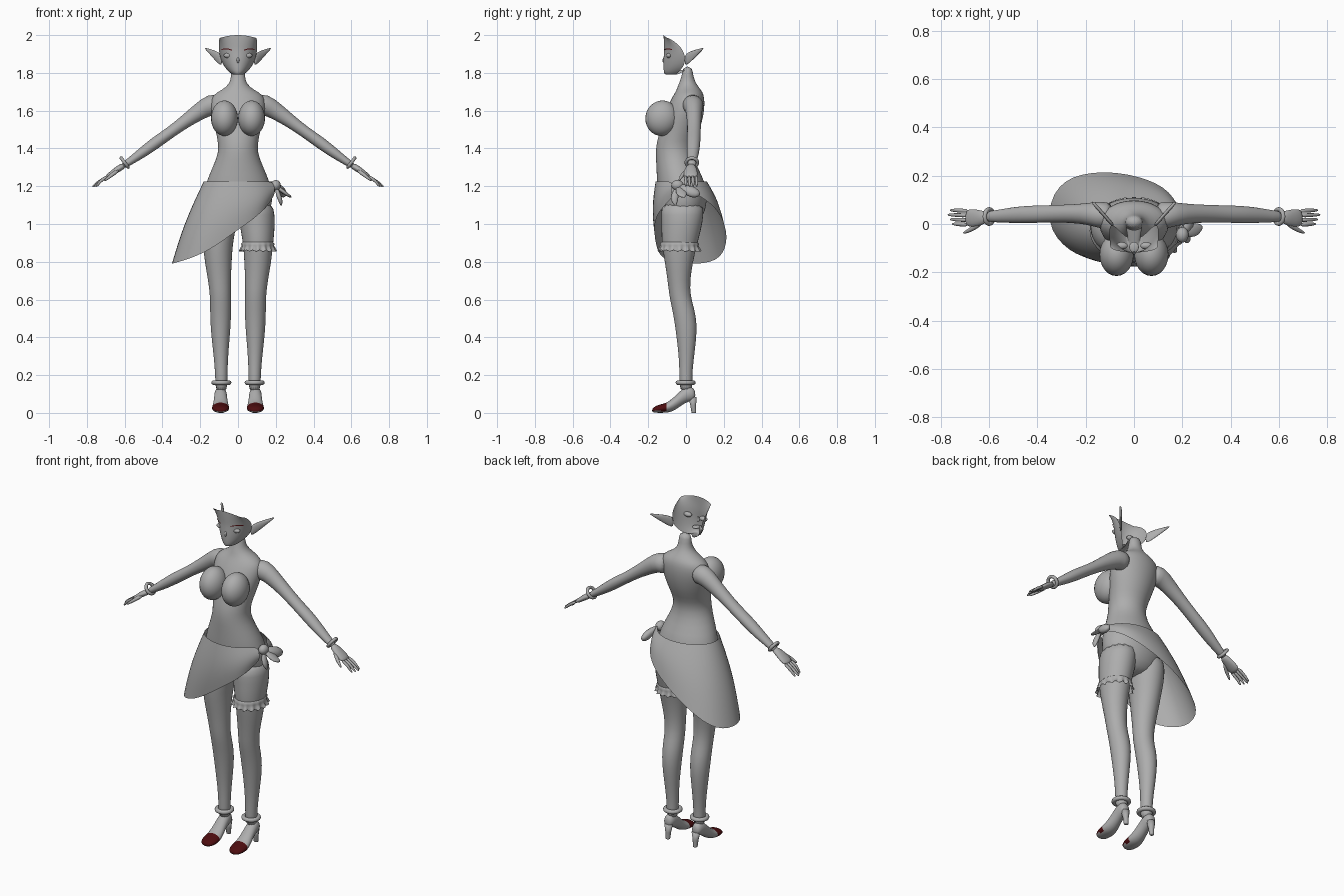
import bpy, bmesh, math
from mathutils import Vector as V

def mat(name, c):
    m = bpy.data.materials.new(name)
    m.diffuse_color = (*c, 1)
    return m

GREY = mat("plain grey", (0.42, 0.42, 0.42))
RED = mat("dark red", (0.075, 0.004, 0.005))

def finish(bm, name, sub=1, material=GREY):
    bmesh.ops.recalc_face_normals(bm, faces=bm.faces[:])
    me = bpy.data.meshes.new(name)
    bm.to_mesh(me)
    bm.free()
    me.materials.append(material)
    me.shade_smooth()
    ob = bpy.data.objects.new(name, me)
    bpy.context.collection.objects.link(ob)
    if sub:
        s = ob.modifiers.new("smooth", 'SUBSURF')
        s.levels = s.render_levels = sub
    return ob

def grid(name, rows, closed=False, caps=False, sub=1, material=GREY):
    """Skin rows of points into a surface."""
    bm = bmesh.new()
    vs = [[bm.verts.new(p) for p in r] for r in rows]
    n = len(rows[0])
    for a, b in zip(vs, vs[1:]):
        for i in range(n if closed else n - 1):
            j = (i + 1) % n
            bm.faces.new((a[i], a[j], b[j], b[i]))
    if caps:
        bm.faces.new(vs[0])
        bm.faces.new(vs[-1])
    return finish(bm, name, sub, material)

def ring(c, u, v, n=16):
    c, u, v = V(c), V(u), V(v)
    return [c + u * math.cos(t) + v * math.sin(t)
            for t in (2 * math.pi * i / n for i in range(n))]

def tube(name, pts, n=12, material=GREY):
    """Limb along a path: x, y, z, half width along y, half thickness."""
    rows = []
    for i, p in enumerate(pts):
        a, b = V(pts[max(i - 1, 0)][:3]), V(pts[min(i + 1, len(pts) - 1)][:3])
        t = (b - a).normalized()
        y = V((0, 1, 0))
        u = (y - t * y.dot(t)).normalized()
        rows.append(ring(p[:3], u * p[3], t.cross(u) * p[4], n))
    return grid(name, rows, True, True, 1, material)

def ball(name, loc, scale, rx=0.0):
    bpy.ops.mesh.primitive_uv_sphere_add(segments=24, ring_count=16, location=loc, rotation=(rx, 0, 0))
    ob = bpy.context.object
    ob.name, ob.scale = name, scale
    ob.data.materials.append(GREY)
    ob.data.shade_smooth()

def hoop(name, loc, axis, major, minor):
    bpy.ops.mesh.primitive_torus_add(major_radius=major, minor_radius=minor, major_segments=28,
                                     minor_segments=10, location=loc)
    ob = bpy.context.object
    ob.name = name
    ob.rotation_euler = V(axis).to_track_quat('Z', 'Y').to_euler()
    ob.data.materials.append(GREY)
    ob.data.shade_smooth()

# torso and neck: height, half width, front y, back y
torso = [(0.98, .07, -.08, .04), (1.03, .16, -.125, .09), (1.12, .19, -.147, .117), (1.22, .172, -.155, .105),
         (1.30, .135, -.157, .06), (1.38, .102, -.162, .035), (1.44, .108, -.155, .045), (1.50, .12, -.135, .075),
         (1.58, .142, -.115, .095), (1.64, .148, -.09, .1), (1.685, .135, -.065, .095), (1.71, .085, -.05, .08),
         (1.74, .046, -.04, .055), (1.78, .036, -.022, .038), (1.835, .036, -.018, .034)]
grid("torso", [ring((0, (f + b) / 2, z), (w, 0, 0), (0, (b - f) / 2, 0), 24) for z, w, f, b in torso], True, True)

# face shell, open at the back: height, half width, front y, rear edge y
face = [(1.815, .034, -.025, -.005), (1.797, .03, -.08, -.03), (1.787, .022, -.108, -.06), (1.80, .043, -.118, -.045),
        (1.83, .072, -.119, -.015), (1.87, .092, -.12, .0), (1.91, .1, -.116, -.012), (1.94, .102, -.117, -.03),
        (1.97, .101, -.118, -.066), (2.0, .098, -.118, -.093)]
def face_row(z, w, f, b, drop=0):
    return [V((w * math.sin(a), b + (f - b) * math.cos(a), z - drop * math.sin(a) ** 2))
            for a in (math.pi / 2 * (i / 10 - 1) for i in range(21))]
grid("face", [face_row(*r, 0.016 if r[0] == 2.0 else 0) for r in face])
tube("nose", [(0, -.112, 1.885, .004, .004), (0, -.124, 1.865, .007, .009), (0, -.113, 1.852, .006, .004)])
ball("mouth", (0, -.096, 1.828), (.02, .022, .007))

# legs: centre x, centre y, height, half width, half depth
leg = [(.09, -.02, 1.12, .095, .115), (.1, -.018, 1.05, .097, .115), (.103, -.025, .97, .093, .107),
       (.107, -.034, .90, .081, .097), (.105, -.038, .80, .073, .076), (.098, -.038, .70, .061, .06),
       (.093, -.033, .62, .056, .057), (.092, -.014, .55, .057, .06), (.092, 0, .47, .055, .06),
       (.092, .003, .38, .047, .051), (.09, .002, .28, .037, .039), (.088, -.002, .18, .032, .033),
       (.088, .002, .11, .033, .037)]
# shoe: y, bottom, top, half width
shoe = [(-.18, .006, .02, .018), (-.165, 0, .036, .038), (-.135, 0, .046, .047), (-.105, 0, .052, .047),
        (-.07, .006, .077, .041), (-.03, .034, .118, .035), (0, .055, .14, .034), (.03, .062, .14, .031),
        (.05, .07, .12, .02)]
arm = [(.09, .03, 1.625, .06, .06), (.145, .04, 1.635, .056, .058), (.20, .042, 1.598, .044, .047),
       (.27, .043, 1.55, .038, .036), (.36, .042, 1.483, .036, .03), (.43, .04, 1.435, .037, .033),
       (.50, .037, 1.382, .034, .029), (.57, .032, 1.333, .025, .02), (.615, .03, 1.302, .023, .017)]
palm = [(.60, .03, 1.312, .02, .016), (.63, .026, 1.295, .031, .018), (.665, .024, 1.27, .04, .015),
        (.70, .026, 1.245, .037, .011)]

for s, side in ((1, "left"), (-1, "right")):
    flip = lambda pts: [(p[0] * s, *p[1:]) for p in pts]
    grid(side + "_leg", [ring((x * s, y, z), (w, 0, 0), (0, d, 0)) for x, y, z, w, d in leg], True, True)
    ball(side + "_breast", (.072 * s, -.127, 1.56), (.071, .088, .094), -.2)

    # shoe with painted toe cap, heel and anklet
    ob = grid(side + "_shoe", [ring((.092 * s, y, (a + b) / 2), (w, 0, 0), (0, 0, (b - a) / 2))
                               for y, a, b, w in shoe], True, True)
    ob.data.materials.append(RED)
    for p in ob.data.polygons:
        if p.center.y < -.105 and p.center.z > .01:
            p.material_index = 1
    grid(side + "_heel", [ring((.09 * s, y, z), (r, 0, 0), (0, r, 0), 10)
                          for y, z, r in ((.042, 0, .012), (.041, .004, .013), (.038, .04, .016), (.034, .085, .024))],
         True, True, 0)
    hoop(side + "_anklet", (.088 * s, -.002, .16), (0, 0, 1), .041, .012)

    # arm, bracelet and hand
    tube(side + "_arm", flip(arm), 16)
    hoop(side + "_bracelet", (.60 * s, .031, 1.325), (.8 * s, 0, -.6), .03, .009)
    tube(side + "_palm", flip(palm))
    for j in range(4):
        tip = .772 - .009 * abs(j - 1)
        y = .054 - .019 * j
        tube(f"{side}_finger_{j}", flip([(.685, y, 1.256, .01, .01), (.73, y + .002, 1.228, .009, .009),
                                         (tip - .012, y + .003, 1.206, .007, .007),
                                         (tip, y + .003, 1.197, .003, .003)]), 8)
    tube(side + "_thumb", flip([(.63, .008, 1.287, .012, .012), (.665, -.018, 1.262, .011, .011),
                                (.695, -.033, 1.238, .008, .008), (.708, -.037, 1.228, .003, .003)]), 8)

    # pointed ear, eye and brow
    ear = [(.085, -.008, 1.865, .032), (.105, .015, 1.88, .033), (.135, .05, 1.903, .021), (.176, .095, 1.932, .002)]
    grid(side + "_ear", [ring((x * s, y, z), (0, 0, h), (.006 * s, -.005, 0), 10) for x, y, z, h in ear], True, True)
    ball(side + "_eye", (.051 * s, -.09, 1.892), (.025, .015, .014))
    brow = []
    for k in range(7):
        x = .033 + .009 * k
        y = -.02 - .098 * math.sqrt(1 - (x / .102) ** 2)
        brow.append([(x * s, y, 1.918 + .007 * math.sin(k * math.pi / 7) + h) for h in (0, .005)])
        for q in range(2):
            brow[-1][q] = (brow[-1][q][0], y - .003, brow[-1][q][2])
    grid(side + "_brow", brow, sub=0, material=RED)

# wrap skirt: hem points running from the knot round the front to the back
hem = [(.185, -.07, 1.14), (.13, -.155, 1.06), (0, -.172, .97), (-.15, -.155, .86), (-.27, -.12, .81),
       (-.372, 0, .785), (-.325, .175, .795), (-.175, .22, .90), (-.02, .21, .995), (.135, .158, 1.09),
       (.195, .06, 1.16), (.2, -.03, 1.19)]
rows = []
for k in range(7):
    t = k / 6
    row = []
    for i, h in enumerate(hem):
        a = math.radians(-20 - 30 * i)
        out = V((math.cos(a), math.sin(a), 0))
        top = V((.19 * out.x, -.025 + .142 * out.y, 1.225))
        row.append(top.lerp(V(h), t) + out * .014 * math.sin(math.pi * t))
    rows.append(row)
grid("skirt", rows, sub=2)

# knot with loop and hanging tails
ball("knot", (.2, -.045, 1.205), (.026, .032, .028))
tube("knot_loop", [(.2, -.04, 1.2, .015, .015), (.225, .0, 1.185, .03, .022), (.235, .04, 1.165, .035, .026),
                   (.24, .075, 1.155, .012, .01)])
tube("knot_tail_long", [(.2, -.04, 1.2, .012, .008), (.235, -.03, 1.175, .028, .012),
                        (.26, -.02, 1.155, .03, .01), (.285, -.01, 1.14, .006, .004)])
tube("knot_tail_short", [(.2, -.045, 1.2, .01, .008), (.215, -.06, 1.15, .022, .014),
                         (.225, -.062, 1.125, .02, .012), (.23, -.055, 1.095, .004, .004)])

# ruffled garter on the left thigh
def ruffle(z, grow, wave):
    return [V((.105 + (.082 + grow + wave * math.cos(16 * a)) * math.cos(a),
               -.035 + (.097 + grow + wave * math.cos(16 * a)) * math.sin(a), z + wave * math.sin(16 * a) * .5))
            for a in (2 * math.pi * i / 128 for i in range(128))]
grid("garter", [ruffle(.905, -.002, 0), ruffle(.895, .006, .001), ruffle(.885, .003, .001),
                ruffle(.872, .008, .004), ruffle(.858, .012, .007)], True, sub=0)
